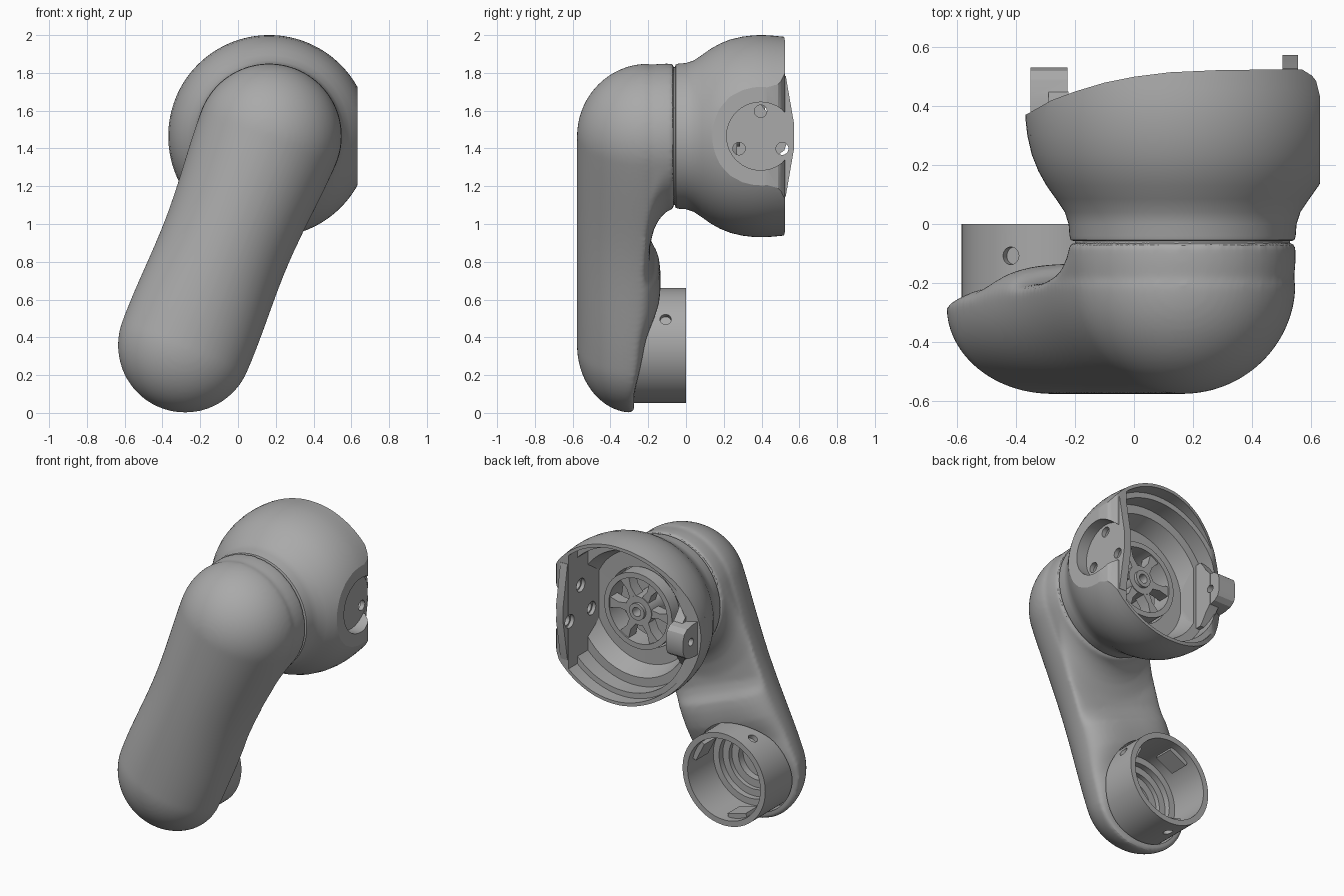
import bpy, bmesh, math
from mathutils import Vector, Matrix

if "Cube" in bpy.data.objects:
    bpy.data.objects.remove(bpy.data.objects["Cube"])

gray = bpy.data.materials.new("neutral gray")
gray.diffuse_color = (0.4, 0.4, 0.4, 1)
gray.use_nodes = True
gray.node_tree.nodes["Principled BSDF"].inputs["Base Color"].default_value = gray.diffuse_color
LOW, UP = Vector((-0.28, 0, 0.357)), Vector((0.165, 0, 1.465))
LENGTH = (UP - LOW).length
AXIS = (UP - LOW).normalized()
SIDE = Vector((-AXIS.z, 0, AXIS.x))


def finish(name, bm):
    bmesh.ops.remove_doubles(bm, verts=bm.verts, dist=1e-5)
    bmesh.ops.recalc_face_normals(bm, faces=bm.faces)
    me = bpy.data.meshes.new(name)
    bm.to_mesh(me)
    bm.free()
    me.materials.append(gray)
    ob = bpy.data.objects.new(name, me)
    bpy.context.collection.objects.link(ob)
    return ob


def skin(bm, rings, closed=False, caps=True):
    """Bridge rings of points; cap the ends unless the stack closes on itself."""
    vs = [[bm.verts.new(p) for p in r] for r in rings]
    n = len(vs[0])
    pairs = list(zip(vs, vs[1:])) + ([(vs[-1], vs[0])] if closed else [])
    for a, b in pairs:
        for i in range(n):
            j = (i + 1) % n
            bm.faces.new((a[i], a[j], b[j], b[i]))
    if caps and not closed:
        bm.faces.new(vs[0])
        bm.faces.new(vs[-1])


def clip(bm, co, no):
    geom = bm.verts[:] + bm.edges[:] + bm.faces[:]
    cut = bmesh.ops.bisect_plane(bm, geom=geom, plane_co=co, plane_no=no, clear_outer=True)
    edges = [e for e in cut["geom_cut"] if isinstance(e, bmesh.types.BMEdge)]
    bmesh.ops.contextual_create(bm, geom=edges)


def lathe(name, profile, c, closed=False, seg=96, clips=()):
    """Turn (radius, y) points around a y-parallel axis through c."""
    bm = bmesh.new()
    rings = [[(c.x + r * math.cos(2 * math.pi * i / seg), y, c.z + r * math.sin(2 * math.pi * i / seg))
              for i in range(seg)] for r, y in profile]
    skin(bm, rings, closed)
    bmesh.ops.recalc_face_normals(bm, faces=bm.faces)
    for co, no in clips:
        clip(bm, co, no)
    return finish(name, bm)


def prism(name, pts, lo, hi, axis):
    """Extrude (x, y) points along z or (y, z) points along x."""
    put = (lambda p, h: (h, p[0], p[1])) if axis == "x" else (lambda p, h: (p[0], p[1], h))
    bm = bmesh.new()
    skin(bm, [[put(p, lo) for p in pts], [put(p, hi) for p in pts]])
    return finish(name, bm)


def rod(name, start, direction, length, radius, seg=32):
    d = Vector(direction).normalized()
    bm = bmesh.new()
    rot = d.to_track_quat('Z', 'Y').to_matrix().to_4x4()
    bmesh.ops.create_cone(bm, cap_ends=True, segments=seg, radius1=radius, radius2=radius, depth=length,
                          matrix=Matrix.Translation(Vector(start) + d * length / 2) @ rot)
    return finish(name, bm)


def apply(ob, kind, **settings):
    m = ob.modifiers.new("step", kind)
    for key, value in settings.items():
        setattr(m, key, value)
    bpy.context.view_layer.objects.active = ob
    bpy.ops.object.modifier_apply(modifier=m.name)


def combine(ob, tool, op='DIFFERENCE'):
    apply(ob, 'BOOLEAN', operation=op, object=tool, solver='EXACT')
    bpy.data.objects.remove(tool)


def curve(t, pts):
    """Smoothstep interpolation through (t, value) points."""
    if t <= pts[0][0]:
        return pts[0][1]
    for (a, u), (b, v) in zip(pts, pts[1:]):
        if t <= b:
            f = (t - a) / (b - a)
            return u + (v - u) * f * f * (3 - 2 * f)
    return pts[-1][1]


def outline(t0):
    """Capsule outline from t0 to the upper joint: (base, outward vector)."""
    rad = lambda t: 0.357 + 0.027 * t / LENGTH - 0.023 * math.sin(math.pi * max(t, 0) / LENGTH) ** 2
    out, n = [], 32
    for i in range(n + 1):
        a = math.pi * i / n
        out.append((UP, (SIDE * -math.cos(a) + AXIS * math.sin(a)) * rad(LENGTH)))
    ts = [LENGTH + (t0 - LENGTH) * i / 24 for i in range(1, 24)]
    out += [(LOW + AXIS * t, SIDE * rad(t)) for t in ts]
    for i in range(n + 1):
        a = math.pi * i / n
        out.append((LOW + AXIS * t0, (SIDE * math.cos(a) - AXIS * math.sin(a)) * rad(t0)))
    return out + [(LOW + AXIS * t, -SIDE * rad(t)) for t in reversed(ts)]


# Arm shell: domed front, gently shaped back
RIM = [(-0.2, -0.28), (1.1, -0.2)]
BACK = [(-0.2, -0.27), (0.1, -0.2), (0.34, -0.135), (0.42, -0.135), (0.54, -0.19)]
rings = []
STEPS = 18
for i in range(-STEPS, STEPS + 1):
    a = math.pi / 2 * i / STEPS
    ring = []
    for base, out in outline(0.0):
        k = 0 if abs(i) == STEPS else math.cos(a)
        p = base + out * (k if i < 0 else k ** 0.6)
        t = (p - LOW).dot(AXIS)
        rim = curve(t, RIM)
        end = -0.577 if i < 0 else curve(t, BACK)
        p.y = rim + (end - rim) * abs(math.sin(a))
        ring.append(p)
    rings.append(ring)
bm = bmesh.new()
skin(bm, rings, caps=False)
arm = finish("arm_shell", bm)

# Neck of the arm, flaring down into the shell, blended by remeshing
rings = []
for y, e, k in [(-0.063, 0, 0.985), (-0.07, 0, 1), (-0.1, 0.015, 1), (-0.125, 0.04, 1), (-0.15, 0.08, 0.995),
                (-0.17, 0.13, 0.99), (-0.185, 0.2, 0.985), (-0.2, 0.3, 0.98), (-0.25, 0.32, 0.975), (-0.32, 0.32, 0.88)]:
    rings.append([b + o * k + Vector((0, y, 0)) for b, o in outline(LENGTH - max(e, 0.001))])
bm = bmesh.new()
skin(bm, rings)
combine(arm, finish("arm_neck", bm), 'UNION')
apply(arm, 'REMESH', mode='VOXEL', voxel_size=0.012)
apply(arm, 'SMOOTH', factor=0.5, iterations=10)
combine(arm, lathe("socket_recess", [(0.315, -0.39), (0.315, 0.1)], LOW))
lathe("neck_seam", [(0.365, -0.09), (0.365, -0.03)], UP)

# Head bowl, flattened on the right with a turned-in rear corner
head = lathe("head_bowl", [(0.37, -0.058), (0.38, -0.054), (0.384, -0.04), (0.387, 0), (0.4, 0.04), (0.43, 0.085),
                           (0.462, 0.13), (0.49, 0.18), (0.512, 0.235), (0.527, 0.3), (0.534, 0.36),
                           (0.535, 0.41), (0.532, 0.46), (0.525, 0.53)], UP, seg=128,
             clips=[((0.632, 0, 0), (1, 0, 0)), ((0.632, 0.43, 0), (1, 0.25, 0)),
                    ((0.615, 0.49, 0), (1, 0.8, 0)), ((0.602, 0.505, 0), (1, 1.6, 0))])
combine(head, prism("rim_cutter", [(-0.5, 0.3), (-0.36, 0.375), (-0.28, 0.42), (-0.2, 0.45), (-0.1, 0.48), (0, 0.5),
                                   (0.12, 0.515), (0.3, 0.523), (0.7, 0.526), (0.7, 0.8), (-0.5, 0.8)], 0.8, 2.1, "z"))
RIGHT = ((0.5, 0, 0), (1, 0, 0))
combine(head, lathe("deep_cavity", [(0.262, 0.1), (0.262, 0.2), (0.37, 0.201), (0.43, 0.37)], UP,
                    clips=[RIGHT, ((-0.2, 0, 0), (-1, 0, 0))]))
combine(head, lathe("wide_cavity", [(0.47, 0.32), (0.47, 0.43), (0.505, 0.431), (0.505, 0.7)], UP, clips=[RIGHT]))
zc = UP.z
combine(head, prism("side_plate", [(0.45, zc - 0.31), (0.528, zc - 0.32), (0.573, zc - 0.06),
                                   (0.573, zc + 0.06), (0.528, zc + 0.32), (0.45, zc + 0.31)], 0.505, 0.557, "x"), 'UNION')
combine(head, rod("disc_pocket", (0.556, 0.395, zc), (1, 0, 0), 0.3, 0.18, 64))
for k in range(3):
    a = math.pi / 2 + k * math.tau / 3
    y, z = 0.395 + 0.132 * math.cos(a), zc + 0.132 * math.sin(a)
    combine(head, rod("screw_hole", (0.45, y, z), (1, 0, 0), 0.2, 0.033))
    combine(head, rod("screw_recess", (0.42, y, z), (1, 0, 0), 0.105, 0.044))

# Left bracket with cross hole, on a flared base against the bowl wall
half = [(0.3, 0.11), (0.4, 0.11), (0.44, 0.108), (0.49, 0.098), (0.52, 0.075), (0.532, 0.04)]
flare = [(0.3, 0.22), (0.36, 0.22), (0.385, 0.19), (0.41, 0.15), (0.45, 0.105)]


def mirrored(pts):
    return [(y, zc - h) for y, h in pts] + [(y, zc + h) for y, h in reversed(pts)]


bracket = prism("left_bracket", mirrored(half), -0.352, -0.225, "x")
combine(bracket, prism("bracket_base", mirrored(flare), -0.29, -0.222, "x"), 'UNION')
combine(bracket, rod("bracket_hole", (-0.5, 0.45, zc), (1, 0, 0), 0.4, 0.025))

# Spoked hub at the bottom of the bowl
HUB = UP + Vector((0, 0.185, 0))
lathe("hub_ring", [(0.215, 0.13), (0.215, 0.27), (0.25, 0.27), (0.25, 0.13)], UP, closed=True)
lathe("hub_centre", [(0.03, 0.095), (0.03, 0.285), (0.055, 0.285), (0.055, 0.265), (0.095, 0.265), (0.095, 0.095)],
      UP, closed=True)
for k in range(6):
    d = Vector((math.cos(k * math.tau / 6), 0, math.sin(k * math.tau / 6)))
    s = Vector((-d.z, 0, d.x))
    bm = bmesh.new()
    skin(bm, [[HUB + d * r + s * w + Vector((0, y, 0)) for r, w in
               ((0.07, -0.03), (0.15, -0.018), (0.23, -0.04), (0.23, 0.04), (0.15, 0.018), (0.07, 0.03))]
              for y in (0.0, 0.075)])
    finish("hub_spoke", bm)

# Socket ring with blind screw holes, inner pads and stepped floor
socket = lathe("socket_ring", [(0.305, -0.37), (0.305, 0), (0.268, 0), (0.268, -0.37)], LOW, closed=True)
for angle in (27, 117, 255):
    a = math.radians(angle)
    d = Vector((math.cos(a), 0, math.sin(a)))
    s = Vector((-d.z, 0, d.x))
    p = LOW + Vector((0, -0.108, 0))
    combine(socket, rod("socket_hole", p + d * 0.2, d, 0.2, 0.03))
    bm = bmesh.new()
    skin(bm, [[p + d * r + s * w + Vector((0, y, 0)) for r, w in
               ((0.235, -0.07), (0.275, -0.07), (0.275, 0.07), (0.235, 0.07))] for y in (-0.07, 0.06)])
    finish("socket_pad", bm)
lathe("socket_step", [(0.28, -0.388), (0.28, -0.27), (0.225, -0.27), (0.225, -0.31), (0.18, -0.31),
                      (0.18, -0.34), (0.13, -0.34), (0.13, -0.388)], LOW, closed=True)

# Smooth curved faces, keep crisp edges
for ob in bpy.context.scene.objects:
    ob.select_set(True)
bpy.context.view_layer.objects.active = arm
bpy.ops.object.shade_smooth_by_angle(angle=math.radians(24))
